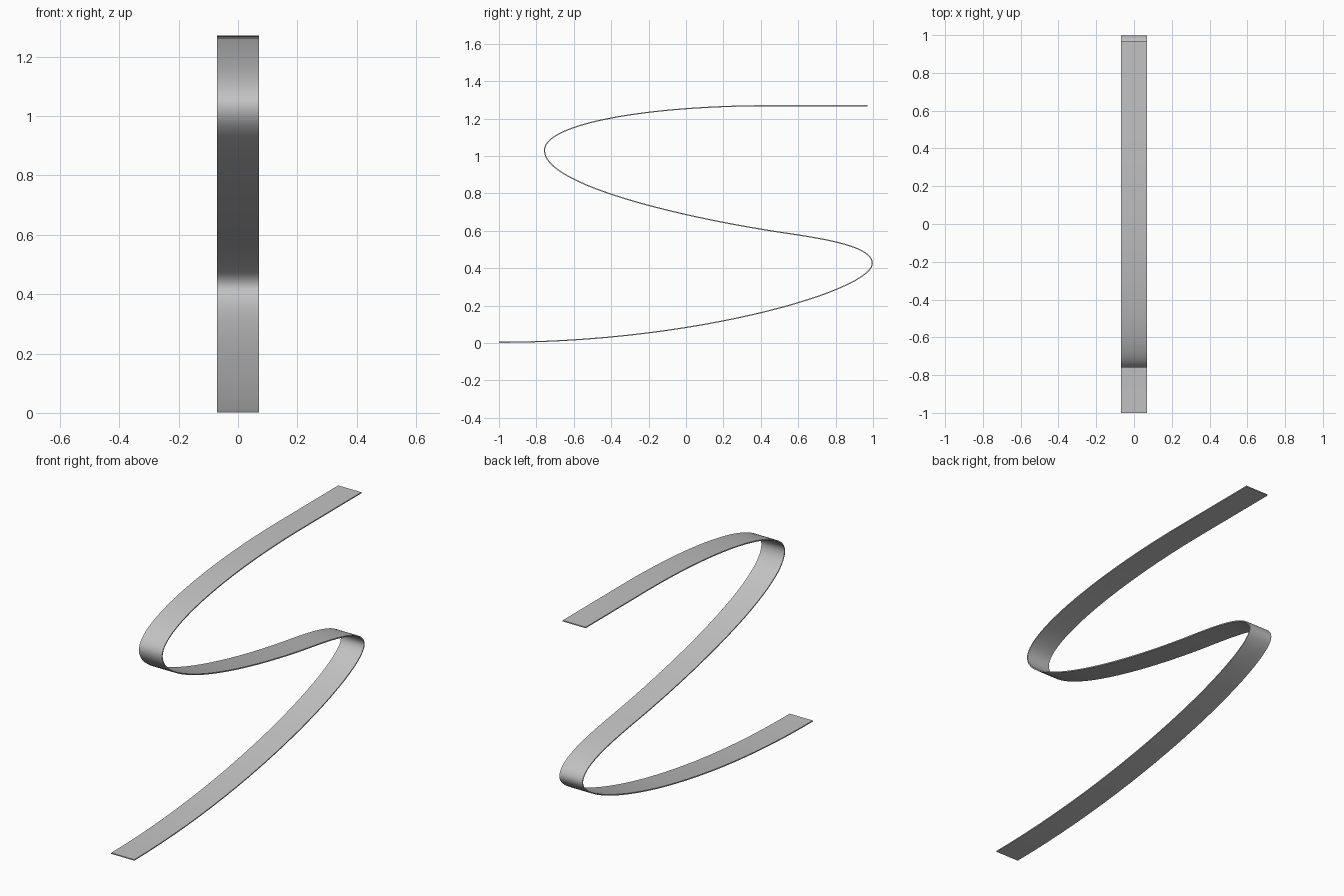
import bpy
import bmesh
from math import radians
from mathutils import Vector
from mathutils.geometry import interpolate_bezier

HALF_WIDTH = 0.07
HALF_THICK = 0.003
STEPS = 28

cube = bpy.data.objects.get("Cube")
if cube:
    bpy.data.objects.remove(cube, do_unlink=True)

# Plain grey material
grey = bpy.data.materials.new("grey")
grey.use_nodes = True
colour = (0.54, 0.54, 0.54, 1)
grey.diffuse_color = colour
grey.node_tree.nodes["Principled BSDF"].inputs["Base Color"].default_value = colour

# Side profile (y, z): four Bezier spans, then a flat run to the upper end
spans = [
    ((-1, 0.004), (0.07, 0.004), (0.996, 0.285), (0.996, 0.425)),
    ((0.996, 0.425), (0.996, 0.518), (0.75, 0.556), (0.5, 0.593)),
    ((0.5, 0.593), (0.043, 0.662), (-0.757, 0.835), (-0.757, 1.03)),
    ((-0.757, 1.03), (-0.757, 1.173), (-0.207, 1.269), (0.45, 1.269)),
]
path = []
for span in spans:
    points = interpolate_bezier(*[Vector((0, y, z)) for y, z in span], STEPS)
    path += points if not path else points[1:]
path.append(Vector((0, 0.97, 1.269)))

# Sweep a thin rectangular section along the profile
bm = bmesh.new()
rings = []
for i, p in enumerate(path):
    tangent = path[min(i + 1, len(path) - 1)] - path[max(i - 1, 0)]
    normal = Vector((0, -tangent.z, tangent.y)).normalized() * HALF_THICK
    side = Vector((HALF_WIDTH, 0, 0))
    corners = (p - side - normal, p + side - normal, p + side + normal, p - side + normal)
    rings.append([bm.verts.new(c) for c in corners])
for a, b in zip(rings, rings[1:]):
    for j in range(4):
        k = (j + 1) % 4
        bm.faces.new((a[j], a[k], b[k], b[j]))
bm.faces.new(rings[0])
bm.faces.new(rings[-1])
bmesh.ops.recalc_face_normals(bm, faces=bm.faces)
mesh = bpy.data.meshes.new("ribbon")
bm.to_mesh(mesh)
bm.free()
mesh.materials.append(grey)

ribbon = bpy.data.objects.new("ribbon", mesh)
bpy.context.collection.objects.link(ribbon)
bpy.context.view_layer.objects.active = ribbon
ribbon.select_set(True)
bpy.ops.object.shade_smooth_by_angle(angle=radians(30))
